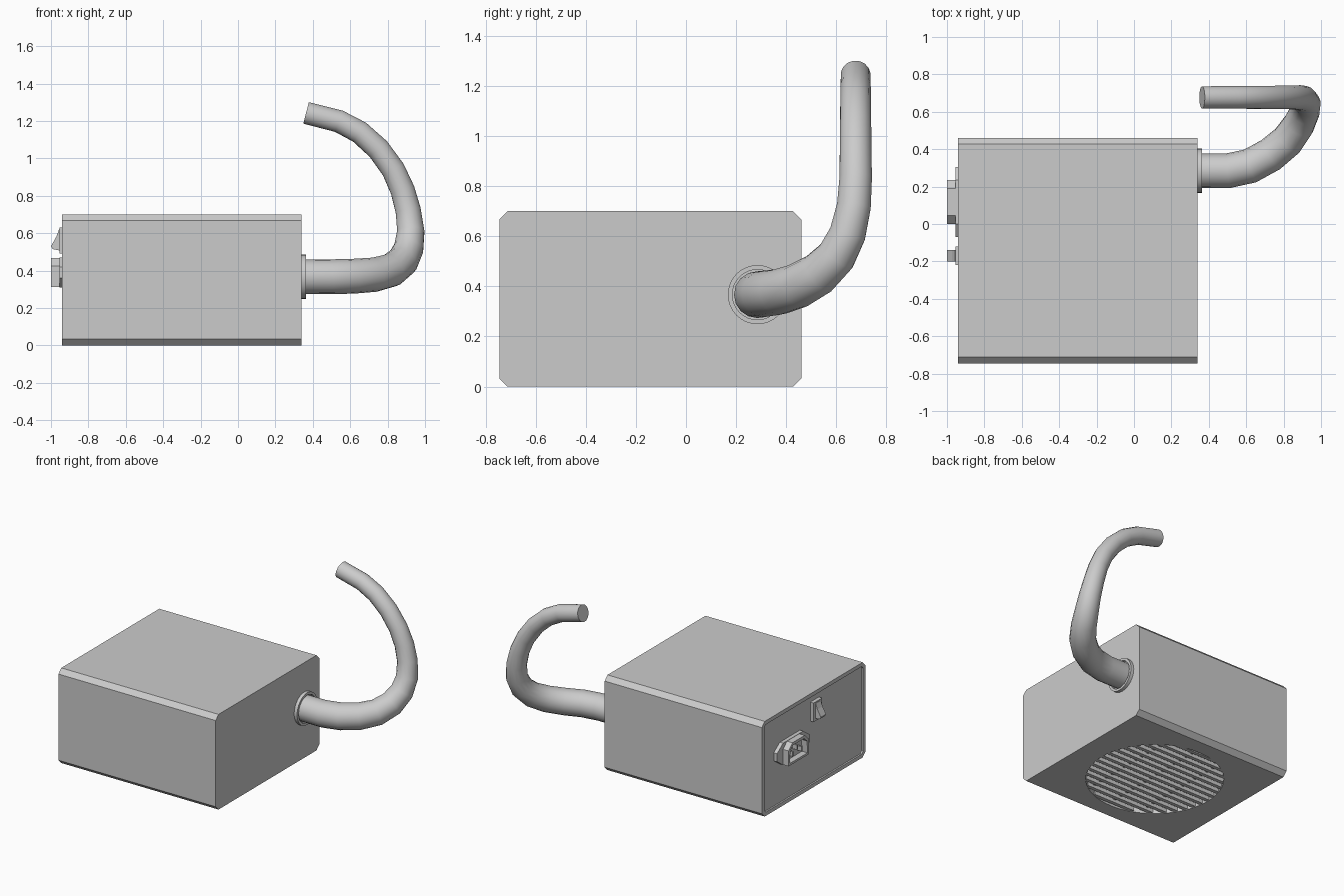
import bpy, bmesh, math
from mathutils import Vector, Matrix

if "Cube" in bpy.data.objects:
    bpy.data.objects.remove(bpy.data.objects["Cube"])

AXES = {'x': lambda a, u, v: (a, u, v),
        'y': lambda a, u, v: (u, a, v),
        'z': lambda a, u, v: (u, v, a)}


def finish(name, bm, smooth=False):
    bmesh.ops.recalc_face_normals(bm, faces=bm.faces)
    me = bpy.data.meshes.new(name)
    bm.to_mesh(me)
    bm.free()
    ob = bpy.data.objects.new(name, me)
    bpy.context.collection.objects.link(ob)
    if smooth:
        shade(ob)
    return ob


def shade(ob):
    bpy.ops.object.select_all(action='DESELECT')
    ob.select_set(True)
    bpy.context.view_layer.objects.active = ob
    bpy.ops.object.shade_smooth_by_angle(angle=math.radians(35))


def add_prism(bm, pts, a0, a1, axis='x', recess=None):
    """Extrude a 2D outline from a0 to a1; optionally sink the a0 face."""
    f = AXES[axis]
    r0 = [bm.verts.new(f(a0, u, v)) for u, v in pts]
    r1 = [bm.verts.new(f(a1, u, v)) for u, v in pts]
    cap = bm.faces.new(r0)
    bm.faces.new(r1[::-1])
    n = len(pts)
    for i in range(n):
        j = (i + 1) % n
        bm.faces.new((r0[i], r1[i], r1[j], r0[j]))
    if recess:
        bmesh.ops.recalc_face_normals(bm, faces=bm.faces)
        bmesh.ops.inset_individual(bm, faces=[cap], thickness=recess[0])
        inner = bmesh.ops.extrude_discrete_faces(bm, faces=[cap])['faces'][0]
        d = Vector(f(math.copysign(recess[1], a1 - a0), 0, 0))
        bmesh.ops.translate(bm, verts=inner.verts[:], vec=d)


def prism(name, pts, a0, a1, axis='x', recess=None, smooth=False):
    bm = bmesh.new()
    add_prism(bm, pts, a0, a1, axis, recess)
    return finish(name, bm, smooth)


def rect(u0, u1, v0, v1, c=0.0):
    if not c:
        return [(u0, v0), (u1, v0), (u1, v1), (u0, v1)]
    return [(u0 + c, v0), (u1 - c, v0), (u1, v0 + c), (u1, v1 - c),
            (u1 - c, v1), (u0 + c, v1), (u0, v1 - c), (u0, v0 + c)]


def circle(cu, cv, r, n=48):
    return [(cu + r * math.cos(2 * math.pi * i / n),
             cv + r * math.sin(2 * math.pi * i / n)) for i in range(n)]


# Chamfered casing with a shallow recessed rear panel
casing = prism('casing', rect(-0.745, 0.46, 0, 0.70, 0.033), -0.94, 0.34,
               recess=(0.03, 0.012))

# Round fan opening cut in the underside
FX, FY, FR = -0.30, -0.1425, 0.46
cutter = prism('fan_cutter', circle(FX, FY, FR, 64), -0.1, 0.22, 'z')
mod = casing.modifiers.new('fan_opening', 'BOOLEAN')
mod.operation, mod.object, mod.solver = 'DIFFERENCE', cutter, 'EXACT'
bpy.context.view_layer.objects.active = casing
bpy.ops.object.modifier_apply(modifier=mod.name)
bpy.data.objects.remove(cutter)

# Grille: parallel slats clipped to the circle, with cross bars above
bm = bmesh.new()
N = 15
for i in range(N):
    off = (i - (N - 1) / 2) * 2 * FR / N
    h = math.sqrt(FR ** 2 - off ** 2) + 0.005
    add_prism(bm, rect(FX - h, FX + h, FY + off - 0.013, FY + off + 0.013),
              0.004, 0.03, 'z')
for off in (-0.23, 0, 0.23):
    h = math.sqrt(FR ** 2 - off ** 2) + 0.005
    add_prism(bm, rect(FX + off - 0.01, FX + off + 0.01, FY - h, FY + h),
              0.025, 0.05, 'z')
finish('fan_grille', bm)

# Fan hub and pitched blades
prism('fan_hub', circle(FX, FY, 0.17, 32), 0.06, 0.22, 'z', smooth=True)
bm = bmesh.new()
for i in range(7):
    m = (Matrix.Translation((FX, FY, 0.13))
         @ Matrix.Rotation(2 * math.pi * i / 7, 4, 'Z')
         @ Matrix.Translation((0.29, 0, 0))
         @ Matrix.Rotation(math.radians(32), 4, 'X')
         @ Matrix.Diagonal((0.28, 0.2, 0.012, 1)))
    bmesh.ops.create_cube(bm, size=1, matrix=m)
finish('fan_blades', bm)

# Power inlet: eared flange, hollow shroud and three pins
prism('inlet_flange', [(-0.07, 0.36), (0.0, 0.31), (0.235, 0.31), (0.305, 0.36),
                       (0.305, 0.42), (0.235, 0.47), (0.0, 0.47), (-0.07, 0.42)],
      -0.955, -0.92)
prism('inlet_shroud', [(0.0, 0.312), (0.235, 0.312), (0.235, 0.425),
                       (0.19, 0.468), (0.045, 0.468), (0.0, 0.425)],
      -1.0, -0.93, recess=(0.022, 0.055))
bm = bmesh.new()
for dy, z in ((-0.05, 0.375), (0, 0.405), (0.05, 0.375)):
    y = 0.1175 + dy
    add_prism(bm, rect(y - 0.006, y + 0.006, z - 0.017, z + 0.017), -0.99, -0.94)
finish('inlet_pins', bm)

# Rocker switch
prism('switch_frame', rect(-0.22, -0.12, 0.49, 0.63), -0.955, -0.92)
prism('switch_rocker', [(-0.94, 0.625), (-0.957, 0.62), (-0.972, 0.58),
                        (-1.0, 0.53), (-0.992, 0.515), (-0.94, 0.505)],
      -0.20, -0.14, 'y')

# Cable grommet
prism('cable_grommet', circle(0.285, 0.367, 0.118, 32), 0.364, 0.33,
      recess=(0.018, 0.02), smooth=True)

# Tapering cable bundle swept along a hooked path: x, y, z, radius
path = [(.30, .284, .367, .092), (.50, .284, .367, .093), (.62, .31, .37, .093),
        (.73, .37, .378, .092), (.82, .445, .402, .09), (.88, .53, .45, .086),
        (.913, .60, .52, .08), (.924, .645, .61, .074), (.91, .67, .72, .069),
        (.88, .677, .83, .066), (.83, .677, .94, .064), (.75, .677, 1.05, .063),
        (.65, .677, 1.14, .062), (.54, .677, 1.198, .061), (.364, .677, 1.243, .06)]
cu = bpy.data.curves.new('cable', 'CURVE')
cu.dimensions = '3D'
cu.bevel_depth, cu.bevel_resolution, cu.use_fill_caps = 1.0, 6, True
sp = cu.splines.new('POLY')
sp.points.add(len(path) - 1)
for p, (x, y, z, r) in zip(sp.points, path):
    p.co, p.radius = (x, y, z, 1), r
cable = bpy.data.objects.new('cable', cu)
bpy.context.collection.objects.link(cable)
bpy.ops.object.select_all(action='DESELECT')
cable.select_set(True)
bpy.context.view_layer.objects.active = cable
bpy.ops.object.convert(target='MESH')
shade(bpy.context.view_layer.objects.active)
